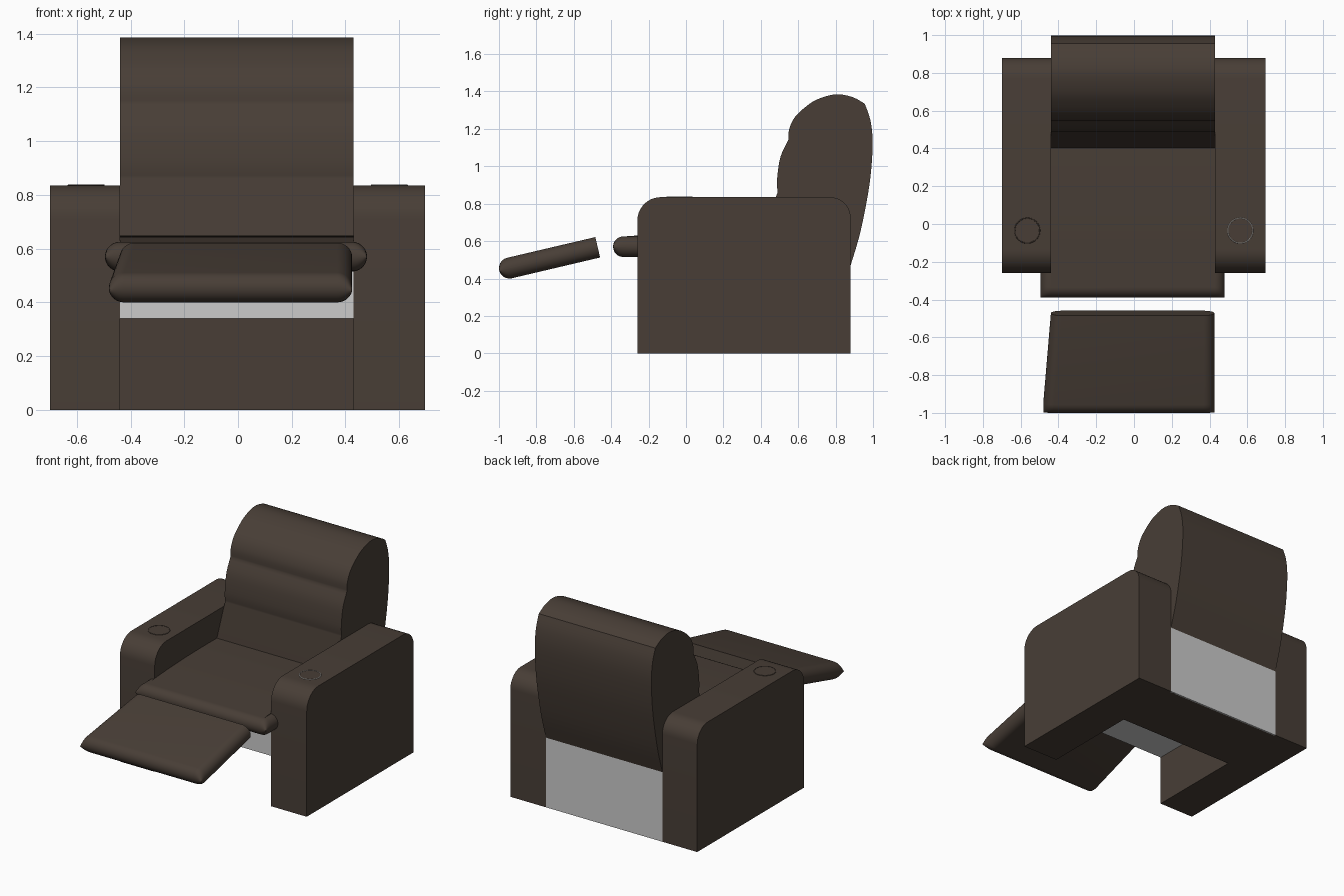
import bpy, bmesh, math
from mathutils import Vector

if "Cube" in bpy.data.objects:
    bpy.data.objects.remove(bpy.data.objects["Cube"])

leather = bpy.data.materials.new("dark_leather")
leather.diffuse_color = (0.065, 0.048, 0.037, 1)
leather.use_nodes = True
leather.node_tree.nodes["Principled BSDF"].inputs["Base Color"].default_value = leather.diffuse_color
trim = bpy.data.materials.new("pale_trim")
trim.diffuse_color = (0.5, 0.48, 0.45, 1)
trim.use_nodes = True
trim.node_tree.nodes["Principled BSDF"].inputs["Base Color"].default_value = trim.diffuse_color
X0, X1 = -0.44, 0.43          # gap between the arms


def finish(name, bm, mat):
    bmesh.ops.recalc_face_normals(bm, faces=bm.faces)
    me = bpy.data.meshes.new(name)
    bm.to_mesh(me)
    bm.free()
    ob = bpy.data.objects.new(name, me)
    bpy.context.collection.objects.link(ob)
    if mat:
        me.materials.append(mat)
    bpy.ops.object.select_all(action='DESELECT')
    ob.select_set(True)
    bpy.context.view_layer.objects.active = ob
    bpy.ops.object.shade_smooth_by_angle(angle=math.radians(32))
    return ob


def loft(name, rings, mat):
    """Skin a list of equal-length closed rings and cap both ends."""
    bm = bmesh.new()
    rows = [[bm.verts.new(p) for p in ring] for ring in rings]
    n = len(rows[0])
    for a, b in zip(rows, rows[1:]):
        for i in range(n):
            j = (i + 1) % n
            bm.faces.new((a[i], a[j], b[j], b[i]))
    bm.faces.new(rows[0])
    bm.faces.new(rows[-1])
    return finish(name, bm, mat)


def prism(name, profile, x0, x1, mat=leather):
    """Extrude a (y, z) profile along x."""
    return loft(name, [[(x, y, z) for y, z in profile] for x in (x0, x1)], mat)


def box(name, x0, x1, y0, y1, z0, z1, mat=leather):
    return prism(name, [(y0, z0), (y1, z0), (y1, z1), (y0, z1)], x0, x1, mat)


def arc(cy, cz, r, a0, a1, n=10):
    return [(cy + r * math.cos(math.radians(a0 + (a1 - a0) * i / n)),
             cz + r * math.sin(math.radians(a0 + (a1 - a0) * i / n))) for i in range(n + 1)]


def spline(pts, n=4):
    """Catmull-Rom through the points, without the last one."""
    p = [Vector(q) for q in [pts[0]] + pts + [pts[-1]]]
    out = []
    for a, b, c, d in zip(p, p[1:], p[2:], p[3:]):
        for i in range(n):
            t = i / n
            q = 0.5 * (2 * b + (c - a) * t + (2 * a - 5 * b + 4 * c - d) * t * t
                       + (3 * b - a - 3 * c + d) * t ** 3)
            out.append((q.x, q.y))
    return out


def pad(name, front, back, r, left_front, left_back, right):
    """Padded board with round front edge and round sides; front/back are (y, z) axis ends."""
    f, b = Vector(front), Vector(back)
    d = (b - f).normalized()
    up = Vector((-d.y, d.x))
    length = (b - f).length
    section = arc(0, 0, r, 90, 270, 12) + [(length, -r), (length, r)]
    side = [math.radians(a) for a in range(4, 91, 8)] + [math.pi / 2]
    stations = [(0, r * (1 - math.cos(a)), math.sin(a)) for a in side]
    stations += [(1, -inset, h) for _, inset, h in reversed(stations)]
    rings = []
    for end, inset, h in stations:
        ring = []
        for u, v in section:
            q = f + d * u + up * v * h
            k = max(0, min(1, u / length))
            left = left_front + (left_back - left_front) * k
            ring.append(((right if end else left) + inset, q.x, q.y))
        rings.append(ring)
    return loft(name, rings, leather)


# Arms with rounded top edges
arm_profile = [(-0.26, 0), (0.88, 0)] + arc(0.77, 0.725, 0.11, 0, 90) + arc(-0.135, 0.71, 0.125, 90, 180)
prism("left_arm", arm_profile, -0.70, X0)
prism("right_arm", arm_profile, X1, 0.695)

# Rear base, grey back panel and grey seat frame
box("rear_base", X0, X1, 0.41, 0.875, 0, 0.5)
box("back_panel", X0, X1, 0.87, 0.88, 0, 0.47, None)
box("seat_frame", X0, X1, -0.26, 0.41, 0.34, 0.515, None)

# Seat cushion and its front roll
seat_top = spline([(-0.33, 0.625), (-0.1, 0.64), (0.15, 0.648), (0.42, 0.648), (0.5, 0.64)])
prism("seat_cushion", [(0.5, 0.515), (-0.33, 0.515)] + seat_top, X0, X1)
pad("seat_front_roll", (-0.335, 0.57), (-0.255, 0.57), 0.055, -0.495, -0.495, 0.48)

# Raised footrest
pad("footrest", (-0.944, 0.456), (-0.472, 0.567), 0.056, -0.48, -0.44, 0.425)

# Backrest: lumbar, head pillow and curved rear
back_profile = (
    spline([(0.40, 0.64), (0.49, 0.86)], 1)
    + spline([(0.49, 0.86), (0.487, 0.93), (0.505, 1.05), (0.547, 1.14)])
    + spline([(0.547, 1.14), (0.552, 1.20), (0.58, 1.26), (0.63, 1.31), (0.70, 1.357),
              (0.80, 1.385), (0.89, 1.37), (0.955, 1.335)])
    + spline([(0.955, 1.335), (0.985, 1.25), (0.998, 1.13), (0.987, 0.95), (0.96, 0.78),
              (0.925, 0.62), (0.88, 0.47)])
    + [(0.88, 0.47), (0.42, 0.47)])
prism("backrest", back_profile, X0, X1)

# Cup holder discs and rims on the arms
for name, x, rim_mat in (("left", -0.565, leather), ("right", 0.563, trim)):
    bpy.ops.mesh.primitive_cylinder_add(vertices=48, radius=0.065, depth=0.006, location=(x, -0.035, 0.834))
    bpy.context.object.name = name + "_cup_holder"
    bpy.context.object.data.materials.append(leather)
    bpy.ops.mesh.primitive_torus_add(major_radius=0.066, minor_radius=0.003, major_segments=48,
                                     minor_segments=8, location=(x, -0.035, 0.836))
    bpy.context.object.name = name + "_cup_rim"
    bpy.context.object.data.materials.append(rim_mat)
